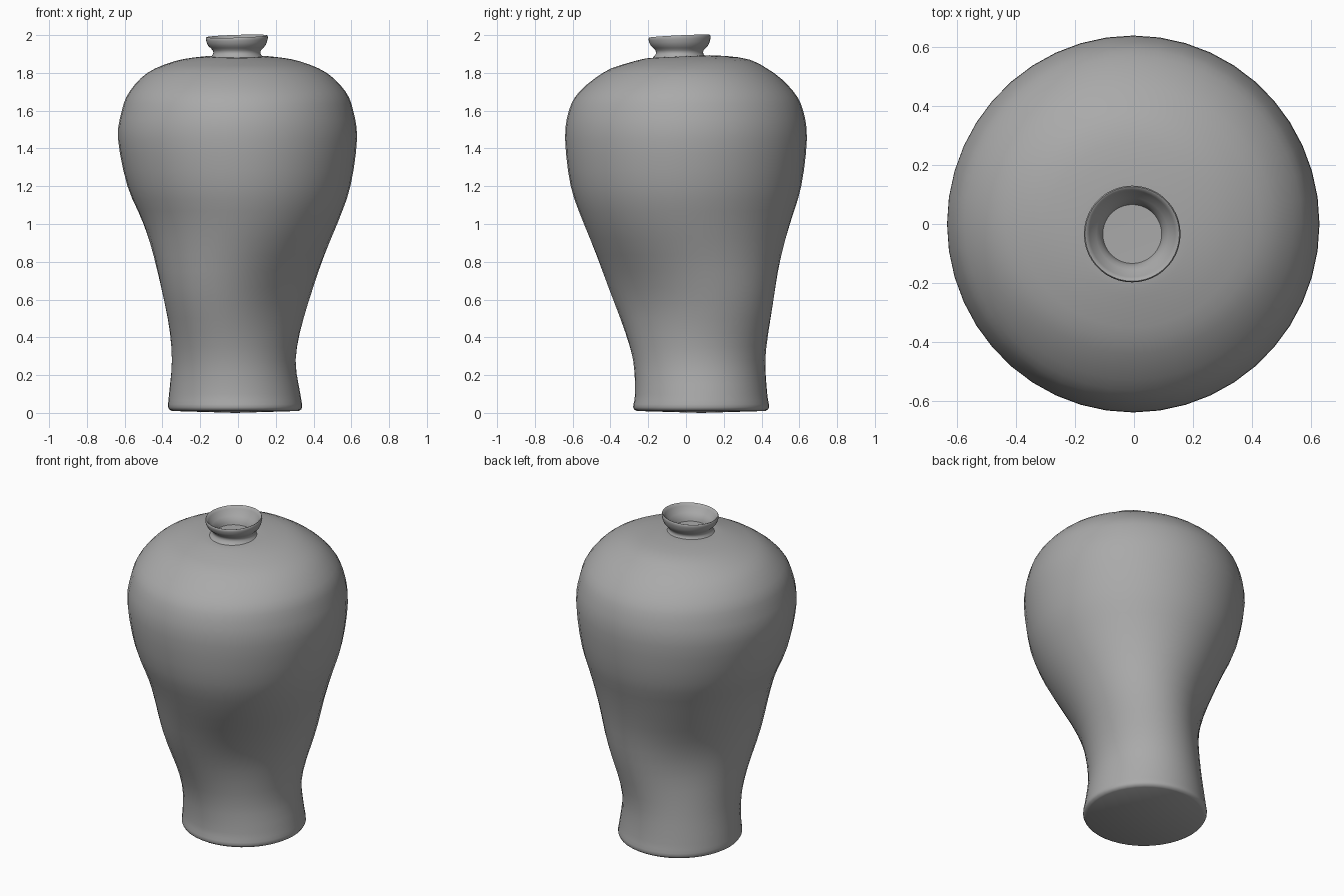
import bpy
import bmesh
from math import cos, sin, pi, exp, radians
from mathutils import Vector

SIDES = 44

default_cube = bpy.data.objects.get("Cube")
if default_cube:
    bpy.data.objects.remove(default_cube, do_unlink=True)


def make_material(name, colour):
    material = bpy.data.materials.new(name)
    material.use_nodes = True
    material.diffuse_color = colour
    material.node_tree.nodes["Principled BSDF"].inputs["Base Color"].default_value = colour
    return material


def catmull_rom(points, steps):
    """Pass a smooth curve through rows of any length."""
    padded = [points[0]] + points + [points[-1]]
    result = []
    for a, b, c, d in zip(padded, padded[1:], padded[2:], padded[3:]):
        for step in range(steps):
            t = step / steps
            result.append([
                q + t * (r - p) / 2 + t * t * (p - 2.5 * q + 2 * r - s / 2)
                + t ** 3 * (1.5 * (q - r) + (s - p) / 2)
                for p, q, r, s in zip(a, b, c, d)])
    result.append(points[-1])
    return result


def loft(name, rings, material, first_centre=None, last_centre=None):
    """Skin closed rings, optionally closing either end with a fan."""
    bm = bmesh.new()
    loops = [[bm.verts.new(point) for point in ring] for ring in rings]
    for lower, upper in zip(loops, loops[1:]):
        for i in range(SIDES):
            j = (i + 1) % SIDES
            bm.faces.new((lower[i], lower[j], upper[j], upper[i]))
    for loop, centre in ((loops[0][::-1], first_centre), (loops[-1], last_centre)):
        if centre:
            hub = bm.verts.new(centre)
            for i in range(SIDES):
                bm.faces.new((loop[i], loop[(i + 1) % SIDES], hub))
    mesh = bpy.data.meshes.new(name)
    bm.to_mesh(mesh)
    bm.free()
    mesh.materials.append(material)
    obj = bpy.data.objects.new(name, mesh)
    bpy.context.collection.objects.link(obj)
    bpy.ops.object.select_all(action='DESELECT')
    obj.select_set(True)
    bpy.context.view_layer.objects.active = obj
    bpy.ops.object.shade_smooth_by_angle(angle=radians(50))
    return obj


def body_ring(row):
    """Uneven round section, squeezed across one diagonal near the waist."""
    z, left, right, front, back = row
    squeeze = 0.12 * exp(-((z - 0.6) / 0.28) ** 2)
    tilt = 0.045 * max(0, min(1, (z - 1.83) * 20))
    ring = []
    for i in range(SIDES):
        angle = 2 * pi * i / SIDES
        scale = 1 + squeeze * sin(2 * angle)
        x = (left + right) / 2 + (right - left) / 2 * cos(angle) * scale
        y = (front + back) / 2 + (back - front) / 2 * sin(angle) * scale
        ring.append(Vector((x, y, z + tilt * y)))
    return ring


def neck_ring(row):
    """Round section whose height wavers slightly towards the lip."""
    radius, z = row
    wobble = max(0, z - 1.93) * 0.14
    return [Vector((radius * cos(a) - 0.006, radius * sin(a) - 0.034,
                    z + wobble * sin(a + 0.6)))
            for a in (2 * pi * i / SIDES for i in range(SIDES))]


clay = make_material("grey clay", (0.4, 0.4, 0.4, 1))

# Body sections: height, then left, right, front and back extents
body_sections = [
    [0.01, -.35, .32, -.26, .42],
    [0.03, -.37, .34, -.28, .44],
    [0.1, -.365, .33, -.27, .43],
    [0.28, -.35, .305, -.28, .42],
    [0.5, -.365, .34, -.34, .44],
    [0.75, -.42, .42, -.435, .48],
    [1, -.5, .525, -.54, .55],
    [1.2, -.585, .595, -.61, .61],
    [1.45, -.635, .63, -.64, .64],
    [1.6, -.615, .61, -.62, .62],
    [1.7, -.575, .57, -.565, .57],
    [1.8, -.48, .47, -.44, .465],
    [1.86, -.34, .33, -.31, .34],
    [1.885, -.2, .19, -.22, .16],
    [1.888, -.13, .12, -.16, .09],
]
loft("vase_body", [body_ring(row) for row in catmull_rom(body_sections, 3)],
     clay, first_centre=(-0.015, 0.08, 0))

# Neck, flared lip, inner wall and shallow floor
neck_profile = [
    [.142, 1.88], [.126, 1.9], [.128, 1.92], [.152, 1.945], [.163, 1.975],
    [.163, 1.99], [.155, 1.992], [.135, 1.96], [.11, 1.93], [.1, 1.9],
]
loft("vase_neck", [neck_ring(row) for row in catmull_rom(neck_profile, 2)],
     clay, last_centre=(-0.006, -0.034, 1.898))
